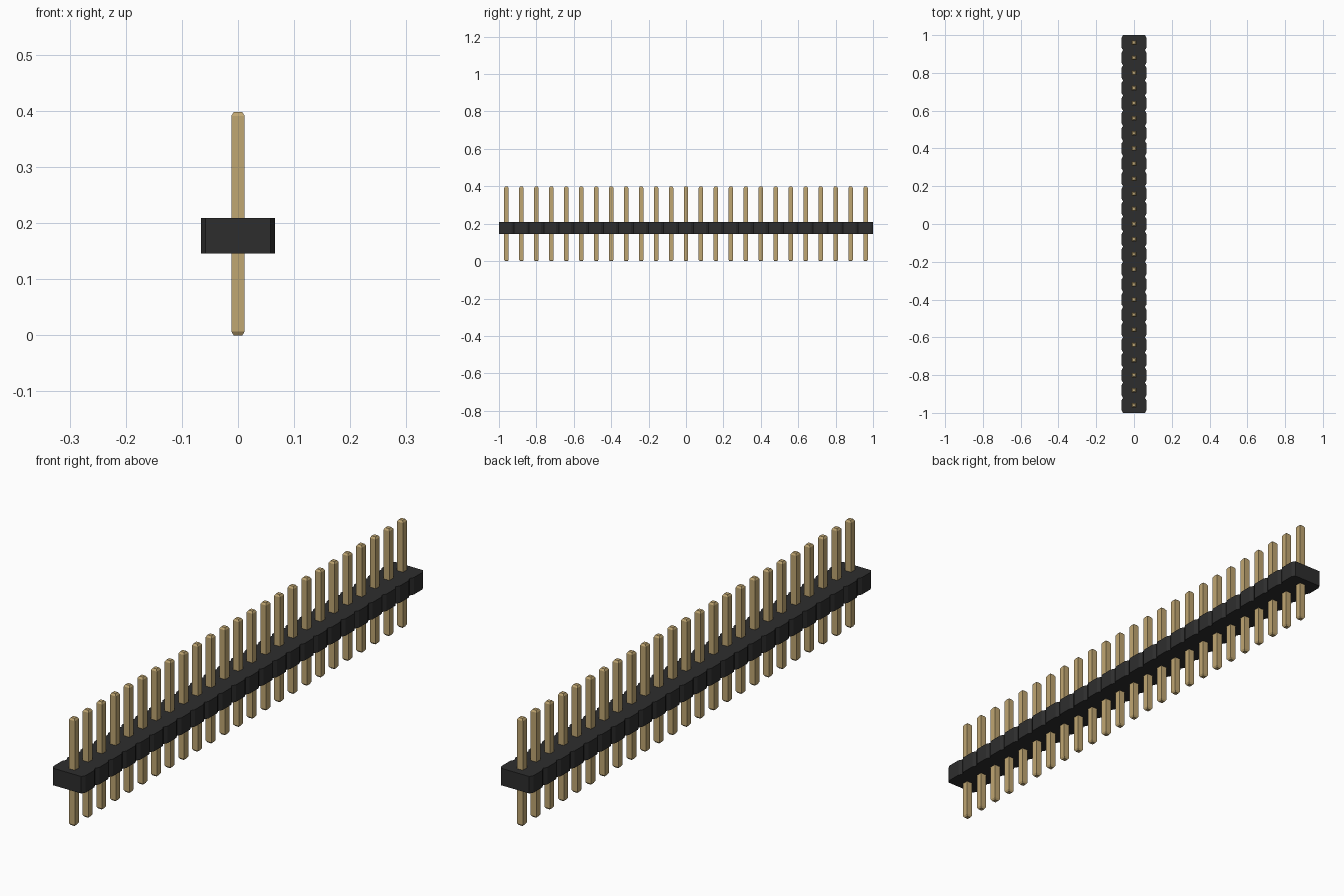
import bpy, bmesh

if "Cube" in bpy.data.objects:
    bpy.data.objects.remove(bpy.data.objects["Cube"])

PINS, PITCH = 25, 0.08
BODY_Z0, BODY_Z1 = 0.146, 0.209
BODY_X, NOTCH_X, NOTCH_Y = 0.066, 0.058, 0.014
PIN_R, TIP_R, PIN_H, TIP_H = 0.012, 0.0075, 0.398, 0.007


def material(name, rgb):
    mat = bpy.data.materials.new(name)
    mat.use_nodes = True
    mat.diffuse_color = (*rgb, 1)
    bsdf = next(n for n in mat.node_tree.nodes if n.type == 'BSDF_PRINCIPLED')
    bsdf.inputs["Base Color"].default_value = (*rgb, 1)
    return mat


def make_object(name, bm, mat):
    bmesh.ops.recalc_face_normals(bm, faces=bm.faces[:])
    mesh = bpy.data.meshes.new(name)
    bm.to_mesh(mesh)
    bm.free()
    mesh.materials.append(mat)
    obj = bpy.data.objects.new(name, mesh)
    bpy.context.collection.objects.link(obj)
    return obj


black = material("black plastic", (0.027, 0.027, 0.027))
gold = material("gold metal", (0.53, 0.385, 0.17))

# Housing: one notched strip, extruded upwards
stations = [(-1.0, NOTCH_X)]
for i in range(PINS):
    y0 = -1.0 + i * PITCH
    stations += [(y0 + NOTCH_Y, BODY_X), (y0 + PITCH - NOTCH_Y, BODY_X), (y0 + PITCH, NOTCH_X)]
bm = bmesh.new()
rows = [[bm.verts.new((s * x, y, BODY_Z0)) for s in (-1, 1)] for y, x in stations]
for a, b in zip(rows, rows[1:]):
    bm.faces.new((a[0], a[1], b[1], b[0]))
top = bmesh.ops.extrude_face_region(bm, geom=bm.faces[:], use_keep_orig=True)
bmesh.ops.translate(bm, vec=(0, 0, BODY_Z1 - BODY_Z0),
                    verts=[g for g in top["geom"] if isinstance(g, bmesh.types.BMVert)])
make_object("housing", bm, black)

# Pin: square post with a tapered tip at each end
bm = bmesh.new()
profile = [(0, TIP_R), (TIP_H, PIN_R), (PIN_H - TIP_H, PIN_R), (PIN_H, TIP_R)]
corners = [(-1, -1), (1, -1), (1, 1), (-1, 1)]
rings = [[bm.verts.new((cx * r, cy * r, z)) for cx, cy in corners] for z, r in profile]
for a, b in zip(rings, rings[1:]):
    for k in range(4):
        n = (k + 1) % 4
        bm.faces.new((a[k], a[n], b[n], b[k]))
bm.faces.new(rings[0])
bm.faces.new(rings[-1])
pins = make_object("pins", bm, gold)
pins.location.y = -1.0 + PITCH / 2

# Repeat the pin along the housing
row = pins.modifiers.new("pin row", 'ARRAY')
row.count = PINS
row.use_relative_offset = False
row.use_constant_offset = True
row.constant_offset_displace = (0, PITCH, 0)
